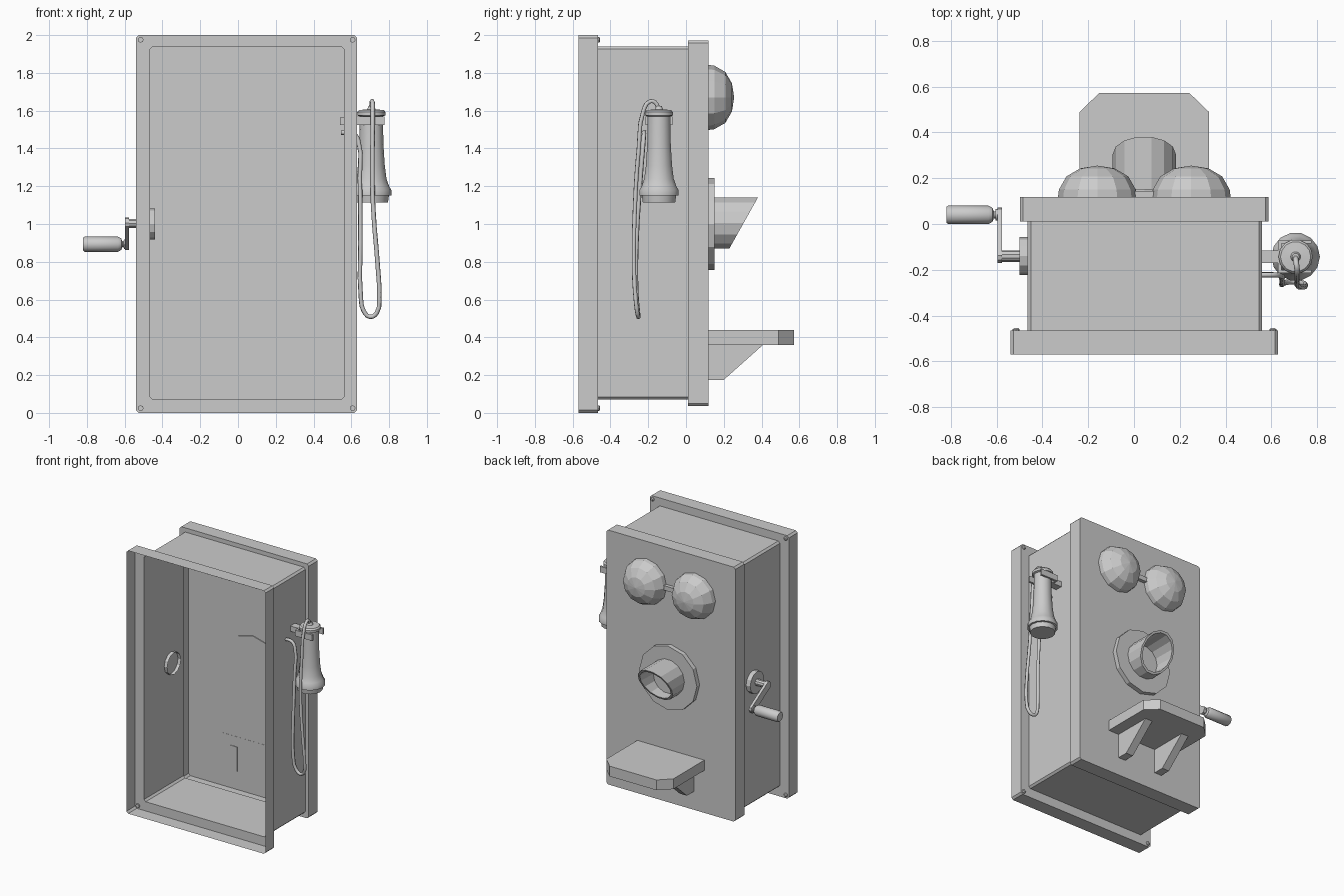
import bpy, bmesh, math
from mathutils import Vector

if "Cube" in bpy.data.objects:
    bpy.data.objects.remove(bpy.data.objects["Cube"])

CX = 0.045  # symmetry line of the cabinet


def finish(name, bm, smooth=False):
    bmesh.ops.remove_doubles(bm, verts=bm.verts, dist=1e-5)
    bmesh.ops.recalc_face_normals(bm, faces=bm.faces)
    me = bpy.data.meshes.new(name)
    bm.to_mesh(me)
    bm.free()
    ob = bpy.data.objects.new(name, me)
    bpy.context.collection.objects.link(ob)
    if smooth:
        bpy.ops.object.select_all(action='DESELECT')
        ob.select_set(True)
        bpy.context.view_layer.objects.active = ob
        bpy.ops.object.shade_smooth_by_angle(angle=math.radians(37))
    return ob


def bridge(bm, loops, cap_start, cap_end):
    rings = [[bm.verts.new(p) for p in loop] for loop in loops]
    for a, b in zip(rings, rings[1:]):
        n = len(a)
        for i in range(n):
            j = (i + 1) % n
            bm.faces.new((a[i], a[j], b[j], b[i]))
    if cap_start:
        bm.faces.new(rings[0][::-1])
    if cap_end:
        bm.faces.new(rings[-1])


def lathe(name, axis, center, profile, sides=12, caps=(True, True), smooth=False, shape=None):
    """Turn (radius, height) pairs around an axis through center."""
    bm = bmesh.new()
    loops = []
    for r, h in profile:
        loop = []
        for i in range(sides):
            t = math.tau * i / sides
            a, b = max(r, 1e-7) * math.cos(t), max(r, 1e-7) * math.sin(t)
            p = {'X': (h, a, b), 'Y': (a, h, b), 'Z': (a, b, h)}[axis]
            v = Vector(p) + Vector(center)
            loop.append(shape(v) if shape else v)
        loops.append(loop)
    bridge(bm, loops, caps[0] and profile[0][0] > 0, caps[1] and profile[-1][0] > 0)
    return finish(name, bm, smooth)


def extrude(name, pts, axis, lo, hi):
    """Prism from a 2D outline: (y,z) along X or (x,y) along Z."""
    bm = bmesh.new()
    put = (lambda p, d: (d, p[0], p[1])) if axis == 'X' else (lambda p, d: (p[0], p[1], d))
    bridge(bm, [[put(p, lo) for p in pts], [put(p, hi) for p in pts]], True, True)
    return finish(name, bm)


def box(name, x0, x1, y0, y1, z0, z1):
    return extrude(name, [(x0, y0), (x1, y0), (x1, y1), (x0, y1)], 'Z', z0, z1)


# Cabinet: one open-backed shell stepping from rear frame to box to front plate
def chamfered(y, x0, x1, z0, z1, c=0.014):
    return [(x0 + c, y, z0), (x1 - c, y, z0), (x1, y, z0 + c), (x1, y, z1 - c),
            (x1 - c, y, z1), (x0 + c, y, z1), (x0, y, z1 - c), (x0, y, z0 + c)]


frame = (-0.54, 0.63, 0.0, 2.0)
case = (-0.465, 0.56, 0.07, 1.94)
plate = (-0.498, 0.588, 0.037, 1.972)
bm = bmesh.new()
bridge(bm, [chamfered(-0.57, *frame), chamfered(-0.465, *frame),
            chamfered(-0.465, *case), chamfered(0.01, *case),
            chamfered(0.01, *plate), chamfered(0.118, *plate)], False, True)
finish("cabinet", bm)

# Corner screws of the rear frame
for x in (-0.515, 0.607):
    for z in (0.025, 1.975):
        lathe("frame_screw", 'Y', (x, 0, z), [(0.015, -0.475), (0.015, -0.46), (0.009, -0.455)], 8)

# Bells and clapper
for x in (-0.16, 0.25):
    lathe("bell", 'Y', (x, 0, 1.67),
          [(0.172, 0.119), (0.168, 0.15), (0.135, 0.208), (0.075, 0.243), (0, 0.255)], 12)
box("clapper", 0.0, 0.09, 0.117, 0.145, 1.655, 1.69)

# Mouthpiece: round base and slanted cup
lathe("mouthpiece_base", 'Y', (CX, 0, 1.0), [(0.243, 0.112), (0.243, 0.152)], 12)


def slant(v):
    if abs(v.y - 0.3) < 1e-4:
        v.y = 0.305 + (v.z - 1.005) * 0.56
    return v


lathe("mouthpiece_cup", 'Y', (CX, 0, 1.005),
      [(0.138, 0.14), (0.138, 0.3), (0.122, 0.3), (0.115, 0.165), (0, 0.165)], 14, shape=slant)

# Writing shelf and its two brackets
extrude("shelf", [(-0.237, 0.117), (0.327, 0.117), (0.327, 0.49), (0.242, 0.572),
                  (-0.152, 0.572), (-0.237, 0.49)], 'Z', 0.36, 0.438)
for x in (-0.118, 2 * CX + 0.118):
    extrude("shelf_bracket", [(0.113, 0.175), (0.2, 0.175), (0.41, 0.362), (0.113, 0.362)],
            'X', x - 0.03, x + 0.03)

# Crank: hub, shaft, arm, handle
lathe("crank_hub", 'X', (0, -0.14, 1.0), [(0.083, -0.5), (0.083, -0.44)], 12, caps=(True, False))
lathe("crank_shaft", 'X', (0, -0.14, 1.003), [(0.025, -0.59), (0.025, -0.495)], 10)
a, b = Vector((-0.14, 1.003)), Vector((0.04, 0.893))
d = (b - a).normalized() * 0.028
n = Vector((-d.y, d.x))
extrude("crank_arm", [a - d + n * 0.5, a - d * 0.5 + n, b + d * 0.5 + n, b + d + n * 0.5,
                      b + d - n * 0.5, b + d * 0.5 - n, a - d * 0.5 - n, a - d - n * 0.5],
        'X', -0.597, -0.577)
lathe("crank_handle", 'X', (0, 0.04, 0.893),
      [(0.034, -0.82), (0.04, -0.812), (0.04, -0.635), (0.03, -0.618), (0.015, -0.612),
       (0.015, -0.606), (0.025, -0.604), (0.025, -0.595)], 12, smooth=True)

# Receiver
RX, RY = 0.706, -0.143
lathe("receiver", 'Z', (RX, RY, 0),
      [(0.088, 1.115), (0.093, 1.15), (0.106, 1.152), (0.106, 1.18), (0.094, 1.2),
       (0.08, 1.24), (0.071, 1.31), (0.064, 1.42), (0.061, 1.57), (0.075, 1.575),
       (0.075, 1.592), (0.066, 1.603), (0.022, 1.607), (0.015, 1.625)], 14, smooth=True)

# Hook: bar through the cabinet wall with a two-pronged fork
box("hook_bar", 0.54, 0.65, RY - 0.028, RY + 0.028, 1.525, 1.565)
extrude("hook_fork", [(0.63, -0.215), (0.775, -0.215), (0.775, -0.2), (0.645, -0.2),
                      (0.645, -0.086), (0.775, -0.086), (0.775, -0.071), (0.63, -0.071)],
        'Z', 1.525, 1.57)

# Cord hanging in a loop from the receiver back to the cabinet
path = [(0.706, -0.145, 1.61), (0.708, -0.165, 1.645), (0.712, -0.195, 1.647),
        (0.713, -0.225, 1.6), (0.712, -0.25, 1.4), (0.715, -0.27, 1.1), (0.742, -0.275, 0.75),
        (0.748, -0.268, 0.62), (0.735, -0.258, 0.53), (0.70, -0.252, 0.508),
        (0.665, -0.255, 0.54), (0.65, -0.262, 0.62), (0.648, -0.262, 0.9),
        (0.645, -0.24, 1.25), (0.637, -0.225, 1.44), (0.61, -0.222, 1.48), (0.545, -0.222, 1.483)]
cu = bpy.data.curves.new("cord", 'CURVE')
cu.dimensions = '3D'
cu.bevel_depth = 0.012
cu.bevel_resolution = 1
cu.resolution_u = 3
cu.use_fill_caps = True
sp = cu.splines.new('BEZIER')
sp.bezier_points.add(len(path) - 1)
for bp, p in zip(sp.bezier_points, path):
    bp.co = p
    bp.handle_left_type = bp.handle_right_type = 'AUTO'
bpy.context.collection.objects.link(bpy.data.objects.new("cord", cu))
